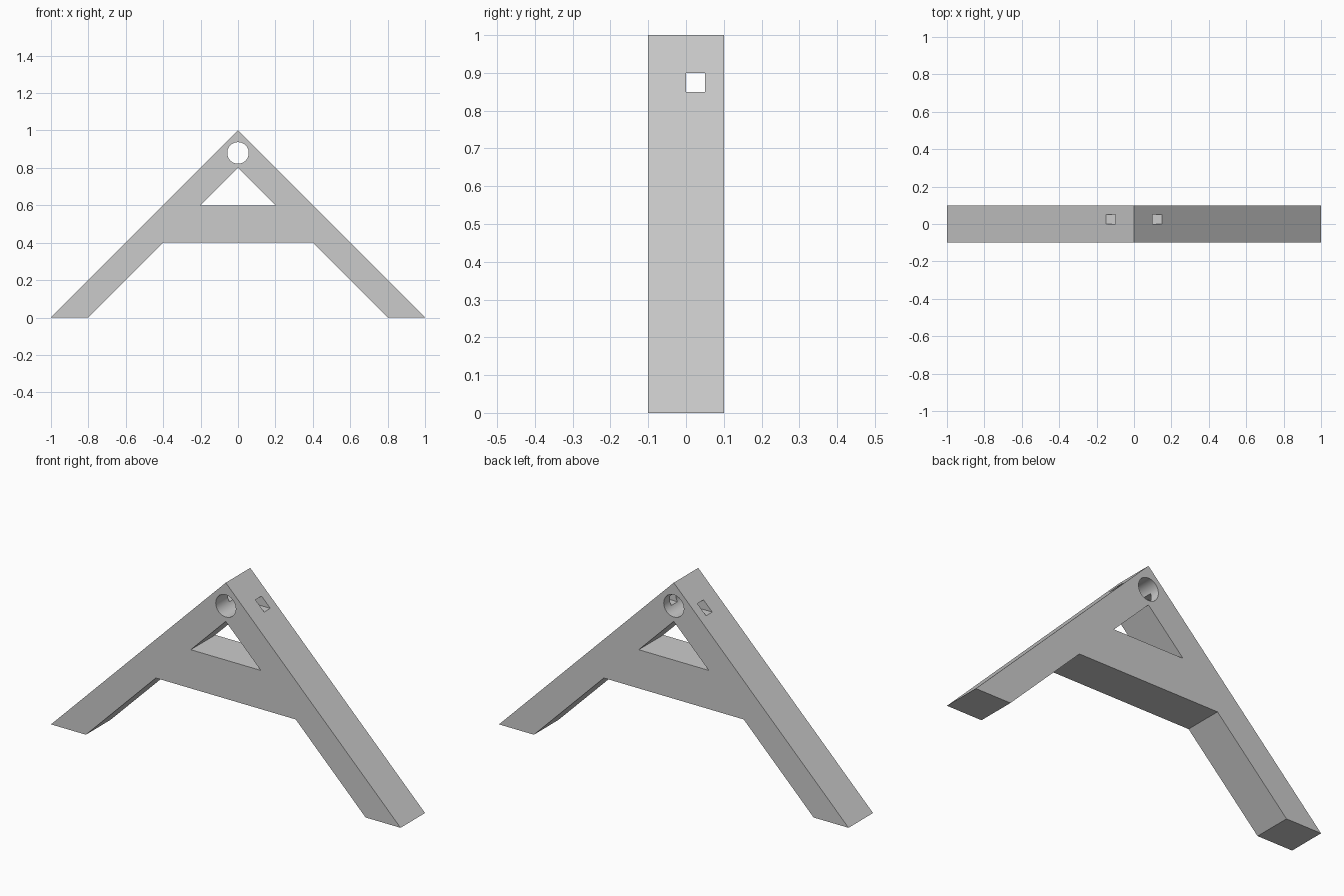
import bpy
import bmesh
import math
from mathutils import Matrix

old = bpy.data.objects.get("Cube")
if old:
    bpy.data.objects.remove(old, do_unlink=True)

HALF_DEPTH = 0.1

# One plain grey for the whole part
grey = bpy.data.materials.new("plain grey")
grey.use_nodes = True
colour = (0.6, 0.6, 0.6, 1)
grey.diffuse_color = colour
grey.node_tree.nodes["Principled BSDF"].inputs["Base Color"].default_value = colour


def add_object(name, bm):
    bmesh.ops.recalc_face_normals(bm, faces=bm.faces)
    mesh = bpy.data.meshes.new(name)
    bm.to_mesh(mesh)
    bm.free()
    mesh.materials.append(grey)
    obj = bpy.data.objects.new(name, mesh)
    bpy.context.collection.objects.link(obj)
    return obj


def prism(name, outline, half_depth):
    """Extrude an x-z outline evenly about y = 0."""
    bm = bmesh.new()
    face = bm.faces.new([bm.verts.new((x, -half_depth, z)) for x, z in outline])
    extruded = bmesh.ops.extrude_face_region(bm, geom=[face])["geom"]
    verts = [v for v in extruded if isinstance(v, bmesh.types.BMVert)]
    bmesh.ops.translate(bm, verts=verts, vec=(0, 2 * half_depth, 0))
    return add_object(name, bm)


# A-shaped frame: half outline mirrored about the centre
half = [(0.4, 0.4), (0.8, 0), (1, 0)]
outline = half + [(0, 1)] + [(-x, z) for x, z in reversed(half)]
frame = prism("a_frame", outline, HALF_DEPTH)

# Triangular window above the crossbar
window = prism("window_cutter", [(-0.2, 0.6), (0.2, 0.6), (0, 0.8)], 0.2)

# Round hole through the apex, front to back
bm = bmesh.new()
bmesh.ops.create_cone(bm, cap_ends=True, segments=48, radius1=0.0575,
                      radius2=0.0575, depth=0.4,
                      matrix=Matrix.Translation((0, 0, 0.88))
                      @ Matrix.Rotation(math.pi / 2, 4, "X"))
bore = add_object("bore_cutter", bm)

# Square slot across the apex, side to side and set towards the back
bm = bmesh.new()
bmesh.ops.create_cube(bm, size=1, matrix=Matrix.Translation((0, 0.025, 0.875))
                      @ Matrix.Diagonal((0.6, 0.05, 0.05, 1)))
slot = add_object("slot_cutter", bm)

# Cut the openings, then discard the cutters
bpy.ops.object.select_all(action="DESELECT")
frame.select_set(True)
bpy.context.view_layer.objects.active = frame
for cutter in (window, bore, slot):
    cutter.hide_render = True
    cut = frame.modifiers.new(cutter.name, "BOOLEAN")
    cut.operation = "DIFFERENCE"
    cut.solver = "EXACT"
    cut.object = cutter
    bpy.ops.object.modifier_apply(modifier=cut.name)
    bpy.data.objects.remove(cutter, do_unlink=True)

bpy.ops.object.shade_smooth_by_angle(angle=math.radians(30))
